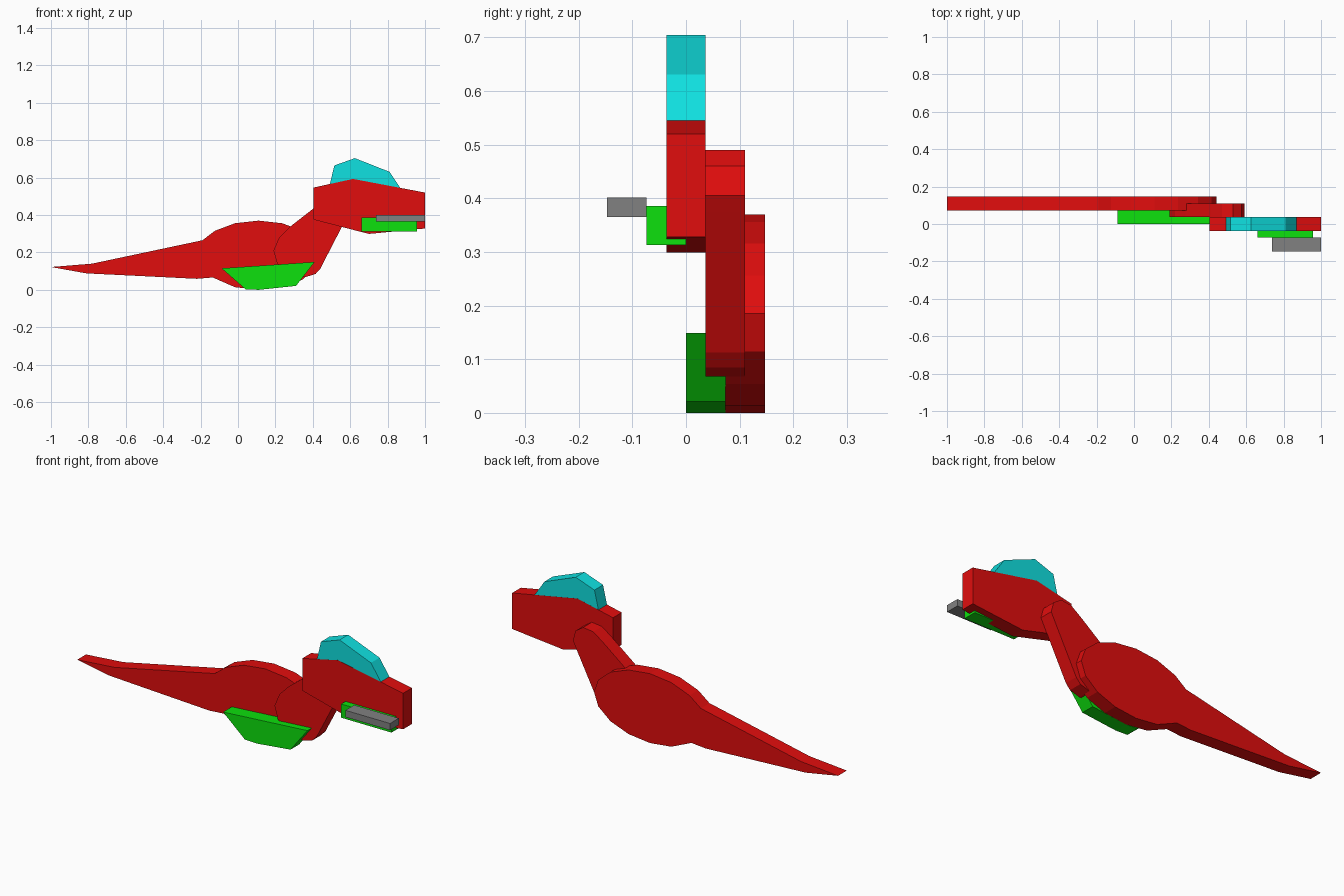
import bpy, bmesh, math

if "Cube" in bpy.data.objects:
    bpy.data.objects.remove(bpy.data.objects["Cube"])


def material(name, rgb):
    m = bpy.data.materials.new(name)
    m.diffuse_color = (*rgb, 1)
    m.use_nodes = True
    m.node_tree.nodes["Principled BSDF"].inputs["Base Color"].default_value = m.diffuse_color
    return m


RED = material("red", (0.75, 0.004, 0.004))
GREEN = material("green", (0.004, 0.75, 0.004))
CYAN = material("cyan", (0.005, 0.75, 0.75))
GREY = material("grey", (0.22, 0.22, 0.22))


def slab(name, outline, y0, y1, mat):
    """Extrude an (x, z) outline from y0 to y1."""
    bm = bmesh.new()
    face = bm.faces.new([bm.verts.new((x, y0, z)) for x, z in outline])
    ext = bmesh.ops.extrude_face_region(bm, geom=[face])
    for v in ext["geom"]:
        if isinstance(v, bmesh.types.BMVert):
            v.co.y = y1
    bmesh.ops.recalc_face_normals(bm, faces=bm.faces)
    me = bpy.data.meshes.new(name)
    bm.to_mesh(me)
    bm.free()
    me.materials.append(mat)
    ob = bpy.data.objects.new(name, me)
    bpy.context.collection.objects.link(ob)
    return ob


def box(x0, x1, z0, z1):
    return [(x0, z0), (x1, z0), (x1, z1), (x0, z1)]


T = 0.0735  # thickness of every layer

# Body and tail: a sixteen-sided oval running out into a tapered tail
oval = [(0.11 + 0.33 * math.cos(math.radians(a * 22.5)),
         0.185 + 0.185 * math.sin(math.radians(a * 22.5))) for a in range(-5, 7)]
tail = [(-0.19, 0.265), (-0.78, 0.14), (-1.0, 0.122), (-0.81, 0.088),
        (-0.22, 0.059), (-0.135, 0.066)]
slab("body_and_tail", oval[:] + tail, T, 2 * T, RED)

# Neck: rounded at both ends
slab("neck", [(0.275, 0.335), (0.41, 0.44), (0.47, 0.483), (0.53, 0.49),
              (0.575, 0.46), (0.59, 0.405), (0.575, 0.375), (0.44, 0.113),
              (0.415, 0.085), (0.36, 0.068), (0.27, 0.08), (0.21, 0.14),
              (0.19, 0.21), (0.22, 0.28)], T / 2, T * 1.5, RED)

# Belly plate
slab("belly", [(-0.088, 0.115), (0.04, 0.003), (0.11, 0.0), (0.31, 0.021),
               (0.41, 0.149)], 0, T, GREEN)

# Head and crest, the crest a hair thinner so the head stays in front
slab("head", [(0.405, 0.547), (0.615, 0.593), (1.0, 0.52), (1.0, 0.328),
              (0.7, 0.299), (0.405, 0.375)], -T / 2, T / 2, RED)
slab("crest", [(0.49, 0.56), (0.515, 0.665), (0.625, 0.704), (0.81, 0.631),
               (0.87, 0.542)], -T / 2 + 0.0005, T / 2 - 0.0005, CYAN)

# Jaw block and the bar in front of it
slab("jaw", box(0.66, 0.957, 0.313, 0.386), -T, 0, GREEN)
slab("mouth_bar", box(0.737, 1.0, 0.365, 0.401), -2 * T, -T, GREY)
